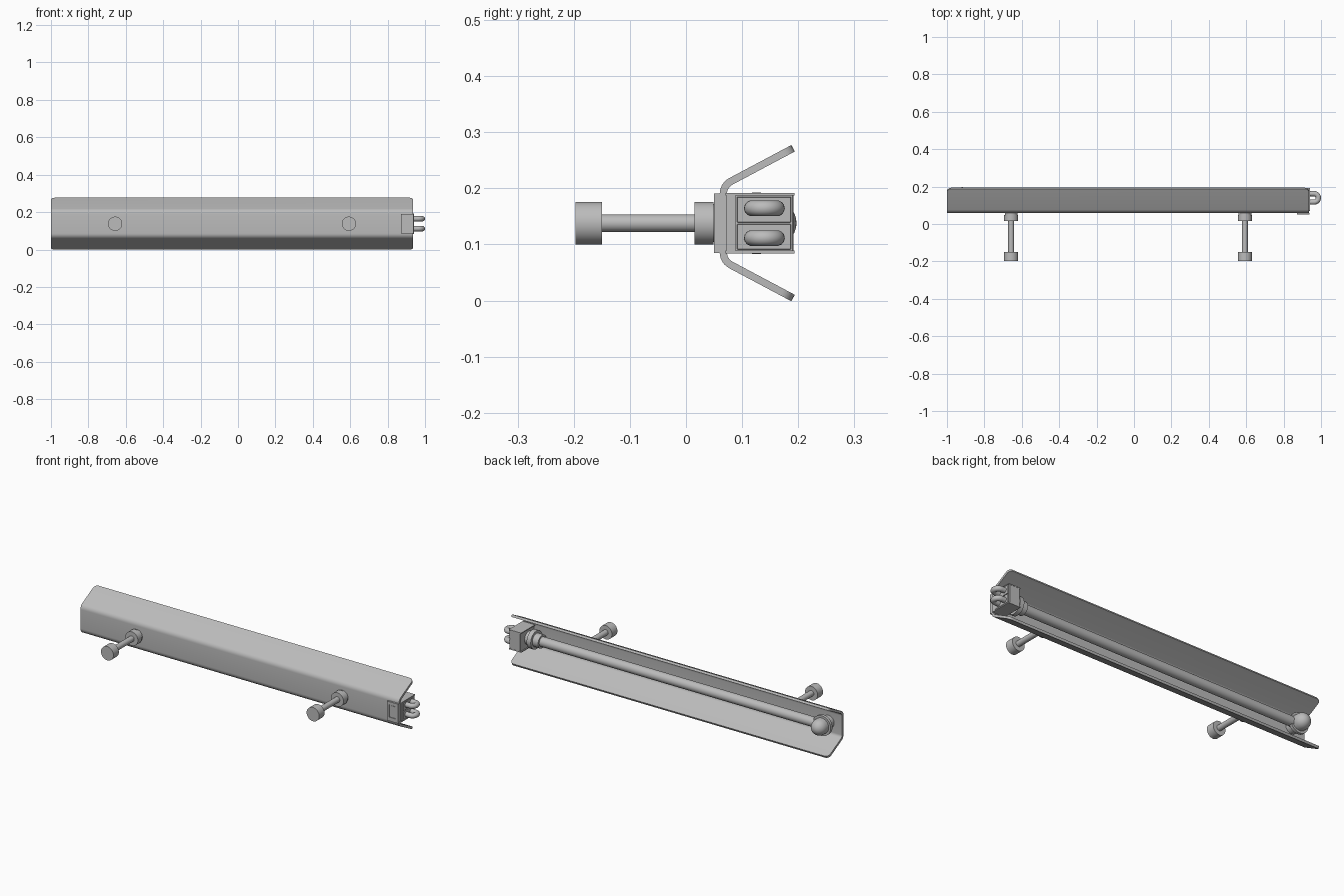
import bpy, bmesh, math
from mathutils import Vector, Matrix

if "Cube" in bpy.data.objects:
    bpy.data.objects.remove(bpy.data.objects["Cube"])

grey = bpy.data.materials.new("metal grey")
grey.diffuse_color = (0.5, 0.5, 0.5, 1)
grey.use_nodes = True
grey.node_tree.nodes["Principled BSDF"].inputs["Base Color"].default_value = grey.diffuse_color
ZC = 0.138          # height of the centre line
TUBE_Y = 0.12


def add_object(name, bm, smooth=True):
    bmesh.ops.recalc_face_normals(bm, faces=bm.faces)
    mesh = bpy.data.meshes.new(name)
    bm.to_mesh(mesh)
    bm.free()
    mesh.materials.append(grey)
    ob = bpy.data.objects.new(name, mesh)
    bpy.context.collection.objects.link(ob)
    if smooth:
        bpy.ops.object.select_all(action='DESELECT')
        ob.select_set(True)
        bpy.context.view_layer.objects.active = ob
        bpy.ops.object.shade_smooth_by_angle(angle=math.radians(35))
    return ob


def lathe(name, profile, origin, axis, steps=40):
    """Spin (distance, radius) pairs around an axis."""
    bm = bmesh.new()
    verts = [bm.verts.new((r, 0, d)) for d, r in profile]
    edges = [bm.edges.new(p) for p in zip(verts, verts[1:])]
    bmesh.ops.spin(bm, geom=verts + edges, axis=(0, 0, 1), cent=(0, 0, 0),
                   angle=math.tau, steps=steps)
    bmesh.ops.remove_doubles(bm, verts=bm.verts, dist=1e-5)
    turn = Vector((0, 0, 1)).rotation_difference(Vector(axis)).to_matrix().to_4x4()
    bm.transform(Matrix.Translation(origin) @ turn)
    return add_object(name, bm)


def box(name, lo, hi, bevel=0.0):
    bm = bmesh.new()
    bmesh.ops.create_cube(bm, size=1)
    for v in bm.verts:
        v.co = [l + (c + 0.5) * (h - l) for c, l, h in zip(v.co, lo, hi)]
    if bevel:
        bmesh.ops.bevel(bm, geom=bm.edges[:], offset=bevel, segments=1, affect='EDGES')
    return add_object(name, bm, False)


# Bent channel: half profile with a rounded bend, mirrored about ZC
def half_profile(offset):
    slope = math.radians(62)      # flange direction away from vertical
    radius = 0.032 - offset
    cy, cz = 0.092, 0.052
    arc = [(cy - radius * math.cos(slope * i / 6),
            cz + radius * math.sin(slope * i / 6)) for i in range(7)]
    y, z = arc[-1]
    length = 0.1255
    return arc + [(y + length * math.sin(slope), z + length * math.cos(slope))]


outer, inner = half_profile(0.0), half_profile(0.013)
section = ([(y, -z) for y, z in reversed(outer)] + outer
           + list(reversed(inner)) + [(y, -z) for y, z in inner])
bm = bmesh.new()
ring = [[bm.verts.new((x, y, z + ZC)) for y, z in section] for x in (-1.0, 0.936)]
n = len(section)
for i in range(n):
    j = (i + 1) % n
    bm.faces.new((ring[0][i], ring[0][j], ring[1][j], ring[1][i]))
h = n // 2
for r in ring:                    # end caps as strips across the sheet
    for i in range(h - 1):
        bm.faces.new((r[i], r[i + 1], r[n - 2 - i], r[n - 1 - i]))
bm.edges.ensure_lookup_table()
tips = [bm.edges.get((r[a], r[b])) for r in ring for a, b in ((0, n - 1), (h - 1, h))]
bmesh.ops.bevel(bm, geom=tips, offset=0.022, segments=5, profile=0.5, affect='EDGES')
add_object("channel", bm)

# Two mounting posts with end knobs and wall collars
for side, x in (("left", -0.657), ("right", 0.593)):
    lathe(side + "_post", [(-0.197, 0), (-0.197, 0.038), (-0.15, 0.038), (-0.15, 0.0155),
                           (0.015, 0.0155), (0.015, 0.038), (0.049, 0.038),
                           (0.049, 0.034), (0.062, 0.034), (0.062, 0)],
          (x, 0, ZC), (0, 1, 0))

# Long tube with a stepped collar next to the terminal block
lathe("tube", [(-0.915, 0), (-0.915, 0.026), (0.79, 0.026), (0.79, 0.036), (0.825, 0.036),
               (0.825, 0.05), (0.85, 0.05), (0.85, 0.036), (0.88, 0.036), (0.88, 0)],
      (0, TUBE_Y, ZC), (1, 0, 0))

# Domed standoff carrying the far end of the tube
dome = [(0.15 + 0.047 * math.sin(math.pi / 2 * i / 8),
         0.043 * math.cos(math.pi / 2 * i / 8)) for i in range(8)]
lathe("tube_standoff", [(0.07, 0), (0.07, 0.034), (0.118, 0.034), (0.118, 0.055),
                        (0.134, 0.055), (0.134, 0.043)] + dome + [(0.197, 0)],
      (-0.918, 0, ZC), (0, 1, 0))

# Terminal block, its raised side panels and the window frame on the front
box("terminal_block", (0.872, 0.054, 0.086), (0.936, 0.192, 0.19), 0.002)
box("block_lip_top", (0.867, 0.07, 0.187), (0.942, 0.193, 0.192))
box("block_lip_bottom", (0.867, 0.07, 0.084), (0.942, 0.193, 0.089))
for z0, z1 in ((0.091, 0.1365), (0.1395, 0.185)):
    box("socket_panel", (0.93, 0.091, z0), (0.942, 0.187, z1), 0.001)
box("block_side_strip", (0.93, 0.072, 0.089), (0.94, 0.088, 0.187))
for x0, x1 in ((0.872, 0.884), (0.922, 0.938)):
    box("front_frame_upright", (x0, 0.05, 0.085), (x1, 0.06, 0.191))
for z0, z1 in ((0.085, 0.106), (0.176, 0.191)):
    box("front_frame_rail", (0.884, 0.05, z0), (0.922, 0.06, z1))
box("front_window", (0.889, 0.0515, 0.111), (0.917, 0.058, 0.171))

# Two U-shaped pipe loops at the end
for z in (ZC - 0.0265, ZC + 0.0265):
    curve = bpy.data.curves.new("pipe_loop", 'CURVE')
    curve.dimensions = '3D'
    curve.bevel_depth = 0.0142
    curve.bevel_resolution = 5
    path = [(0.93, 0.1175)]
    path += [(0.9635 + 0.0222 * math.cos(a), 0.1397 + 0.0222 * math.sin(a))
             for a in (math.pi * (i / 14 - 0.5) for i in range(15))]
    path += [(0.93, 0.1619)]
    spline = curve.splines.new('POLY')
    spline.points.add(len(path) - 1)
    for p, (x, y) in zip(spline.points, path):
        p.co = (x, y, z, 1)
    spline.use_smooth = True
    curve.materials.append(grey)
    bpy.context.collection.objects.link(bpy.data.objects.new("pipe_loop", curve))
